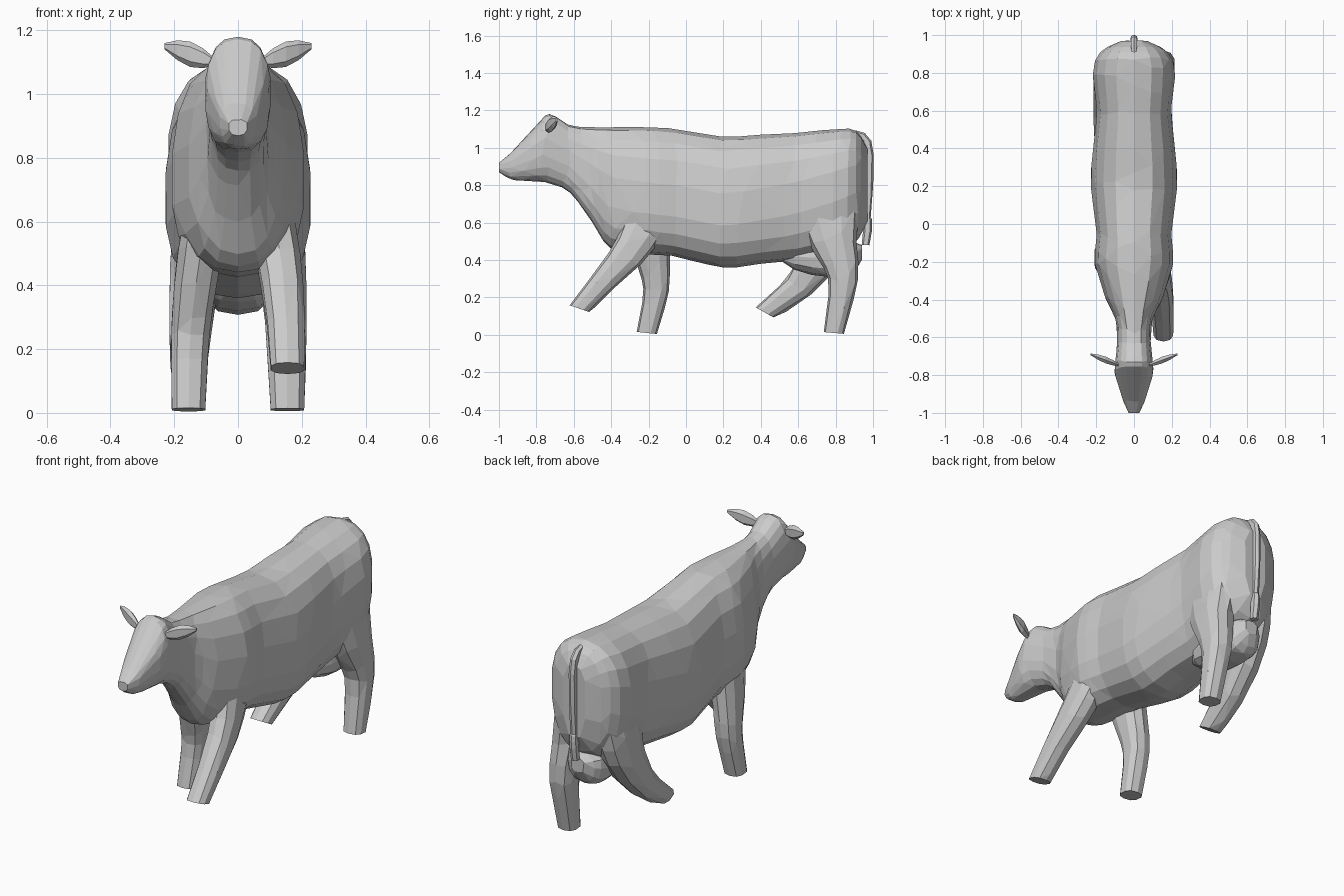
import bpy, bmesh, math
from mathutils import Vector

if "Cube" in bpy.data.objects:
    bpy.data.objects.remove(bpy.data.objects["Cube"])

grey = bpy.data.materials.new("plain grey")
grey.use_nodes = True
grey.diffuse_color = (0.6, 0.6, 0.6, 1)
grey.node_tree.nodes["Principled BSDF"].inputs["Base Color"].default_value = grey.diffuse_color


def smooth_path(rows, steps=3):
    """Catmull-Rom interpolation of whole section tuples."""
    points = [Vector(row) for row in rows]
    last = len(points) - 1
    result = []
    for i in range(last):
        before, start = points[max(i - 1, 0)], points[i]
        end, after = points[i + 1], points[min(i + 2, last)]
        leave, arrive = (end - before) / 2, (after - start) / 2
        for k in range(steps):
            t = k / steps
            blend = t * t * (3 - 2 * t)
            result.append(start.lerp(end, blend) + leave * t * (1 - t) ** 2
                          - arrive * t * t * (1 - t))
    return result + [points[last]]


def skin(name, rings, keep=1):
    """Join rings of points into a closed grey skin, thinned to irregular facets."""
    bm = bmesh.new()
    loops = [[bm.verts.new(point) for point in ring] for ring in rings]
    for near, far in zip(loops, loops[1:]):
        for i in range(len(near)):
            bm.faces.new((near[i - 1], near[i], far[i], far[i - 1]))
    bm.faces.new(loops[0])
    bm.faces.new(loops[-1])
    bmesh.ops.recalc_face_normals(bm, faces=bm.faces)
    mesh = bpy.data.meshes.new(name)
    bm.to_mesh(mesh)
    bm.free()
    mesh.materials.append(grey)
    part = bpy.data.objects.new(name, mesh)
    bpy.context.collection.objects.link(part)
    if keep < 1:
        part.modifiers.new("facets", 'DECIMATE').ratio = keep


def outline(sides):
    """Slightly squared unit circle as (across, along) pairs."""
    def squared(value):
        return math.copysign(abs(value) ** 0.8, value)
    angles = [math.tau * i / sides for i in range(sides)]
    return [(squared(math.sin(a)), squared(math.cos(a))) for a in angles]


def trunk(name, rows, sides=18):
    """Upright sections: y, top, bottom, half width; widest low down at mid body."""
    rings = []
    for y, top, bottom, half in smooth_path(rows):
        middle = bottom + (top - bottom) * (0.42 + 0.2 * y * y)
        rings.append([(half * s, y, middle + c * (top - middle if c > 0 else middle - bottom))
                      for s, c in outline(sides)])
    skin(name, rings, keep=0.45)


def limb(name, path, x, thin, swell, sides=10):
    """Tapering limb along a (y, z) path; swell is the extra depth near its rounded root."""
    centres = smooth_path(path)
    last = len(centres) - 1
    rings = []
    for i, (y, z) in enumerate(centres):
        root = 1 - i / last
        along = centres[min(i + 1, last)] - centres[max(i - 1, 0)]
        if i == last:
            along.x *= 0.4  # the sole turns towards the ground
        across = Vector((0, -along.y, along.x)).normalized()
        rounding = math.sqrt(1.05 - root ** 6)
        depth = (thin + swell * root ** 1.5) * rounding
        width = (thin + swell * root * 0.28) * rounding
        centre = Vector((x * (1 - root * 0.6 * root), y, z))
        rings.append([centre + across * depth * c + Vector((width * s, 0, 0))
                      for s, c in outline(sides)])
    skin(name, rings, keep=0.6)


# Head, neck and trunk in one skin
trunk("body", [
    (-1, .92, .87, .03), (-.93, .98, .83, .06), (-.8, 1.12, .82, .1), (-.73, 1.18, .81, .1),
    (-.62, 1.12, .76, .09), (-.5, 1.11, .6, .1), (-.4, 1.11, .46, .15), (-.2, 1.11, .43, .21),
    (-.06, 1.1, .42, .2), (.2, 1.06, .36, .23), (.4, 1.07, .38, .22), (.6, 1.08, .4, .2),
    (.8, 1.1, .44, .22), (.91, 1.09, .5, .18), (.97, 1, .6, .07)])

# Legs in mid stride: each pair has one planted and one swung forward
leg_x, ankle, shoulder, thigh = 0.155, 0.053, 0.11, 0.2
limb("front_leg_left", [(-.19, .78), (-.21, .62), (-.3, .45), (-.43, .3), (-.57, .14)],
     leg_x, ankle, shoulder)
limb("front_leg_right", [(-.19, .78), (-.2, .6), (-.18, .42), (-.16, .24), (-.21, .01)],
     -leg_x, ankle, shoulder)
limb("hind_leg_left", [(.77, .95), (.76, .7), (.79, .5), (.84, .3), (.79, .01)],
     leg_x, ankle, thigh)
limb("hind_leg_right", [(.77, .95), (.76, .7), (.74, .48), (.61, .27), (.42, .12)],
     -leg_x, ankle, thigh)

# Udder slung between the hind legs
trunk("udder", [(.5, .46, .4, .04), (.6, .5, .34, .1), (.75, .5, .31, .11),
                (.88, .5, .32, .1), (.94, .48, .4, .04)], sides=12)

# Tail hanging down behind, with a fuller switch
limb("tail", [(.88, 1.08), (.97, 1.03), (.98, .8), (.96, .5)], 0, 0.017, 0.01, sides=6)
limb("tail_switch", [(.97, .64), (.97, .56), (.96, .48)], 0, 0.02, 0.01, sides=6)

# Broad leaf-shaped ears, mirrored
for side, label in ((1, "left"), (-1, "right")):
    base, tip = Vector((side * 0.07, -0.75, 1.1)), Vector((side * 0.23, -0.69, 1.15))
    leaf = []
    for step in range(5):
        t = step / 4
        height = 0.01 + 0.03 * math.sin(math.pi * t)
        centre = base.lerp(tip, t)
        leaf.append([centre + Vector((0, s * height * 0.5, c * height)) for s, c in outline(6)])
    skin("ear_" + label, leaf)
